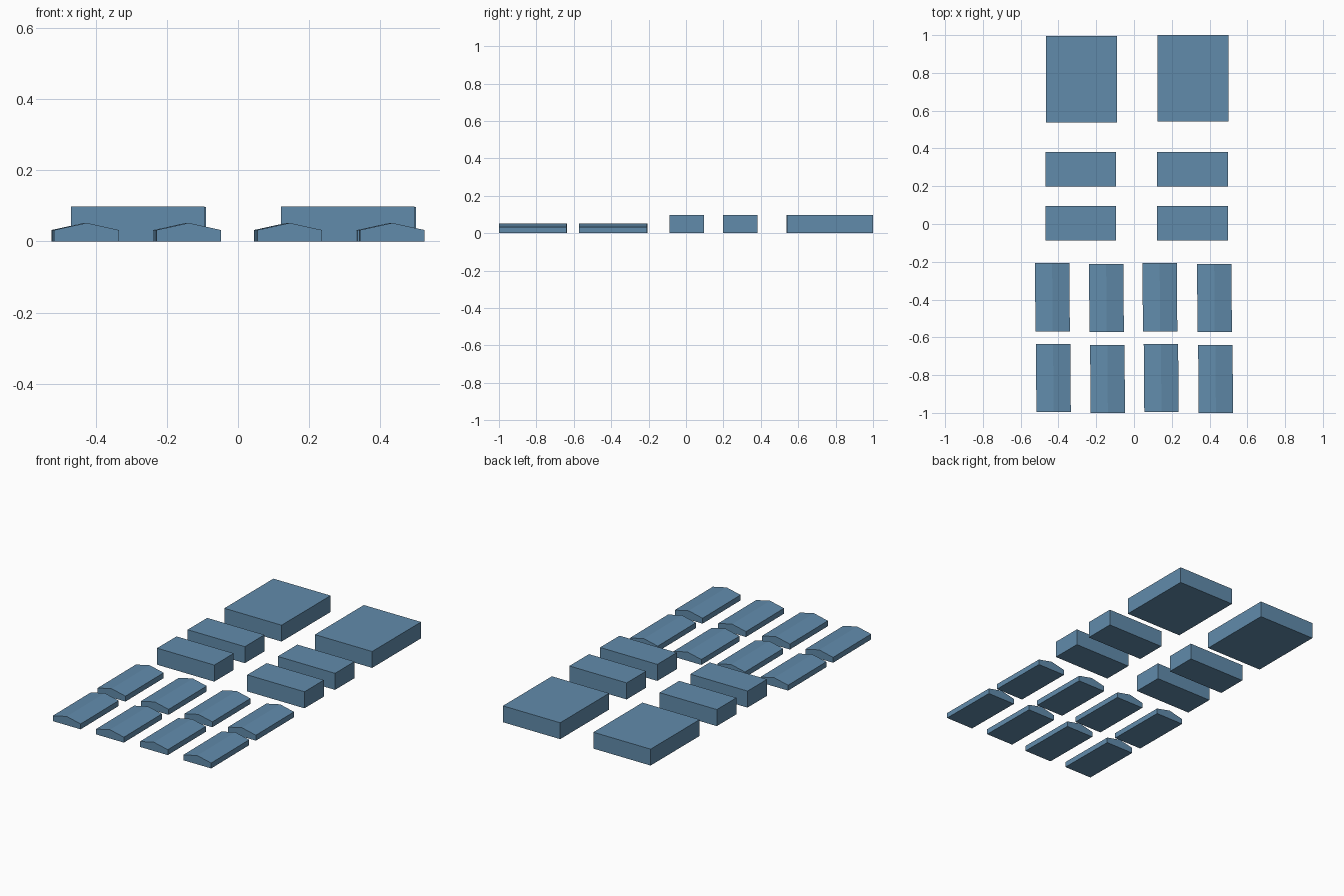
import bpy, bmesh

if "Cube" in bpy.data.objects:
    bpy.data.objects.remove(bpy.data.objects["Cube"])

SKEW = -0.008  # slight lean of the gabled blocks in plan

# Slate blue for every block
slate = bpy.data.materials.new("slate_blue")
slate.diffuse_color = (0.12, 0.26, 0.41, 1)
slate.use_nodes = True
slate.node_tree.nodes["Principled BSDF"].inputs["Base Color"].default_value = slate.diffuse_color


def extrude_profile(name, profile, cx, y0, y1, skew=0.0):
    """Extrude an x-z profile from y0 to y1."""
    bm = bmesh.new()
    face = bm.faces.new([bm.verts.new((cx + x, y0, z)) for x, z in profile])
    new = bmesh.ops.extrude_face_region(bm, geom=[face])["geom"]
    for v in new:
        if isinstance(v, bmesh.types.BMVert):
            v.co.y = y1
    mid = (y0 + y1) / 2
    for v in bm.verts:
        v.co.x += skew * (v.co.y - mid)
    bmesh.ops.recalc_face_normals(bm, faces=bm.faces)
    mesh = bpy.data.meshes.new(name)
    bm.to_mesh(mesh)
    bm.free()
    mesh.materials.append(slate)
    obj = bpy.data.objects.new(name, mesh)
    bpy.context.collection.objects.link(obj)


def box_profile(w, h):
    return [(-w / 2, 0), (w / 2, 0), (w / 2, h), (-w / 2, h)]


# Large rear blocks
extrude_profile("large_block_left", box_profile(0.375, 0.097), -0.278, 0.537, 0.996)
extrude_profile("large_block_right", box_profile(0.375, 0.097), 0.312, 0.542, 1.0)

# Middle blocks, two rows of two
for row, (y0, y1) in enumerate([(-0.087, 0.095), (0.199, 0.382)]):
    for side, cx in (("left", -0.282), ("right", 0.309)):
        extrude_profile(f"middle_block_{side}_{row + 1}", box_profile(0.375, 0.098), cx, y0, y1)

# Small gabled blocks, two rows of four
gable = [(-0.091, 0), (0.091, 0), (0.091, 0.032), (0, 0.052), (-0.091, 0.032)]
rows = [(-0.995, -0.635, (-0.427, -0.140, 0.144, 0.432)),
        (-0.568, -0.207, (-0.432, -0.146, 0.137, 0.426))]
for row, (y0, y1, centres) in enumerate(rows):
    for col, cx in enumerate(centres):
        dy = -0.005 * (col % 2)
        extrude_profile(f"gabled_block_{row + 1}_{col + 1}", gable, cx, y0 + dy, y1 + dy, SKEW)
